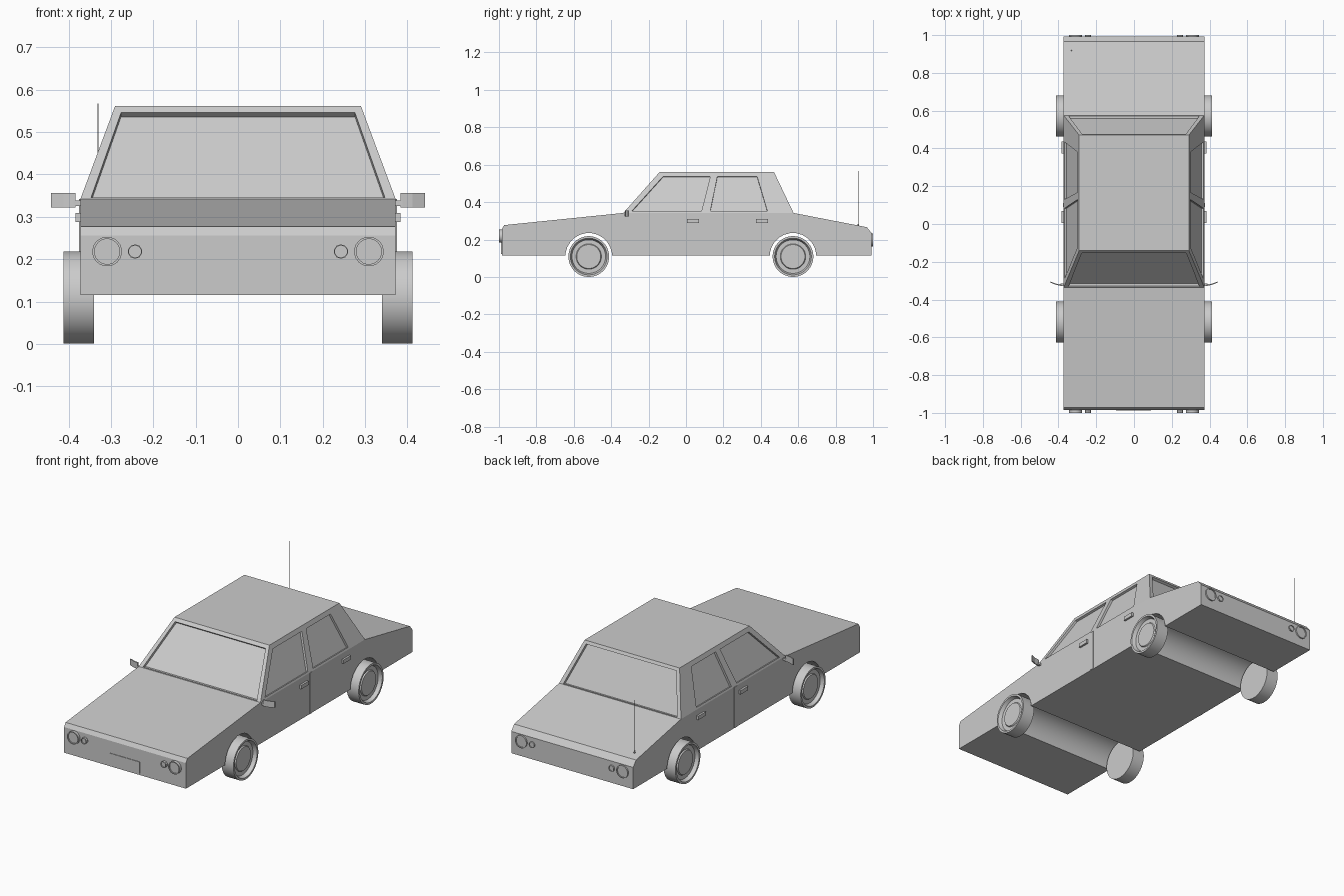
import bpy, bmesh, math
from mathutils import Vector

cube = bpy.data.objects.get("Cube")
if cube:
    bpy.data.objects.remove(cube, do_unlink=True)

GREY = (0.6, 0.6, 0.6, 1)
paint = bpy.data.materials.new("plain grey")
paint.use_nodes = True
paint.diffuse_color = GREY
paint.node_tree.nodes["Principled BSDF"].inputs["Base Color"].default_value = GREY

HALF, ROOF_HALF = 0.372, 0.29      # half widths at the belt and the roof
BELT, ROOF = 0.342, 0.562          # heights


def add(name, bm, smooth=False):
    bmesh.ops.recalc_face_normals(bm, faces=bm.faces)
    mesh = bpy.data.meshes.new(name)
    bm.to_mesh(mesh)
    bm.free()
    mesh.materials.append(paint)
    obj = bpy.data.objects.new(name, mesh)
    bpy.context.collection.objects.link(obj)
    if smooth:
        bpy.ops.object.select_all(action="DESELECT")
        obj.select_set(True)
        bpy.context.view_layer.objects.active = obj
        bpy.ops.object.shade_smooth_by_angle(angle=math.radians(30))
    return obj


def prism(name, points, offset):
    """Solid between a polygon and its copy moved by offset."""
    bm = bmesh.new()
    face = bm.faces.new([bm.verts.new(p) for p in points])
    new = bmesh.ops.extrude_face_region(bm, geom=[face], use_keep_orig=True)["geom"]
    bmesh.ops.translate(bm, vec=offset, verts=[v for v in new if isinstance(v, bmesh.types.BMVert)])
    return add(name, bm)


def box(name, low, high):
    x0, y0, z0 = low
    x1, y1, z1 = high
    return prism(name, [(x0, y0, z0), (x1, y0, z0), (x1, y1, z0), (x0, y1, z0)], (0, 0, z1 - z0))


def lathe(name, profile, place, sides):
    """Spin (radius, height) pairs; place maps (u, v, height) to a position."""
    bm = bmesh.new()
    rings = []
    for r, h in profile:
        angles = [math.tau * (i + 0.5) / sides for i in range(sides)]
        rings.append([bm.verts.new(place(r * math.cos(a), r * math.sin(a), h)) for a in angles])
    for a, b in zip(rings, rings[1:]):
        for i in range(sides):
            j = (i + 1) % sides
            bm.faces.new((a[i], a[j], b[j], b[i]))
    bm.faces.new(rings[0])
    bm.faces.new(rings[-1])
    return add(name, bm, smooth=True)


def cut(obj, cutter):
    cutter.hide_render = True
    mod = obj.modifiers.new("cut", "BOOLEAN")
    mod.operation, mod.solver, mod.object = "DIFFERENCE", "EXACT", cutter
    bpy.ops.object.select_all(action="DESELECT")
    bpy.context.view_layer.objects.active = obj
    obj.select_set(True)
    bpy.ops.object.modifier_apply(modifier=mod.name)
    bpy.data.objects.remove(cutter, do_unlink=True)


# Lower body from its side profile, with wheel arches cut right across
profile = [(-0.985, 0.115), (-0.985, 0.256), (-0.972, 0.277), (-0.335, BELT),
           (0.575, BELT), (0.967, 0.266), (0.992, 0.235), (0.992, 0.115)]
body = prism("lower_body", [(-HALF, y, z) for y, z in profile], (2 * HALF, 0, 0))
WHEELS = (-0.52, 0.572)
for y in WHEELS:
    cut(body, lathe("arch_cutter", [(0.125, -0.6), (0.125, 0.6)],
                    lambda u, v, h: (h, y + u, 0.11 + v), 24))

# Cabin, narrowing towards the roof
bm = bmesh.new()
rings = []
for half, front, back, z in ((HALF, -0.335, 0.575, BELT), (ROOF_HALF, -0.14, 0.47, ROOF)):
    rings.append([bm.verts.new(p) for p in
                  ((-half, front, z), (half, front, z), (half, back, z), (-half, back, z))])
for i in range(4):
    j = (i + 1) % 4
    bm.faces.new((rings[0][i], rings[0][j], rings[1][j], rings[1][i]))
bm.faces.new(rings[0])
bm.faces.new(rings[1])
cabin = add("cabin", bm)


def lean(low, high, z):
    return low + (high - low) * (z - BELT) / (ROOF - BELT)


def recess(points, depth=0.015):
    """Sink a window pane into the cabin."""
    p = [Vector(q) for q in points]
    n = (p[1] - p[0]).cross(p[2] - p[0]).normalized()
    if n.dot(p[0] - Vector((0, 0.12, 0.3))) < 0:
        n = -n
    cut(cabin, prism("window_cutter", [q - n * depth for q in p], n * (depth + 0.03)))


# Windscreen and rear window
for low, high in ((-0.335, -0.14), (0.575, 0.47)):
    recess([(x, lean(low, high, z), z) for x, z in
            ((-0.347, 0.345), (0.347, 0.345), (0.276, 0.546), (-0.276, 0.546))])

# Side windows
for side in (-1, 1):
    for outline in (((-0.29, 0.352), (0.083, 0.352), (0.13, 0.538), (-0.122, 0.538)),
                    ((0.13, 0.352), (0.435, 0.352), (0.38, 0.538), (0.168, 0.538))):
        recess([(side * lean(HALF, ROOF_HALF, z), y, z) for y, z in outline], 0.012)

for side, tag in ((1, "left"), (-1, "right")):
    # Wheels with dished rims
    for y, end in zip(WHEELS, ("front", "rear")):
        lathe(f"{end}_{tag}_wheel",
              [(0.109, 0.34), (0.109, 0.412), (0.098, 0.412), (0.09, 0.392),
               (0.068, 0.392), (0.064, 0.398)],
              lambda u, v, h: (side * h, y + u, 0.109 + v), 40)

    # Door handles and the seam between the doors
    for y, end in ((0.038, "front"), (0.406, "rear")):
        box(f"{end}_{tag}_door_handle", (side * 0.36, y - 0.032, 0.288),
            (side * 0.383, y + 0.032, 0.309))
    box(f"{tag}_door_seam", (side * 0.36, 0.09, 0.116), (side * 0.375, 0.112, BELT))

    # Mirror: short stem and a slightly bent plate
    box(f"{tag}_mirror_stem", (side * 0.36, -0.328, 0.326), (side * 0.388, -0.316, 0.338))
    bend = [(0.383, -0.327), (0.412, -0.323), (0.441, -0.311),
            (0.441, -0.305), (0.412, -0.316), (0.383, -0.32)]
    prism(f"{tag}_mirror", [(side * x, y, 0.322) for x, y in bend], (0, 0, 0.034))

    # Round lamps at both ends, each with a raised rim
    for end, face, tip, z in (("front", -0.98, -1.0, 0.218), ("rear", 0.985, 1.0, 0.197)):
        back = face + (tip - face) * 0.7
        for x, r, size, sides in ((0.309, 0.035, "large", 20), (0.243, 0.017, "small", 10)):
            lathe(f"{end}_{tag}_{size}_lamp",
                  [(r, face), (r, tip), (r * 0.85, tip), (r * 0.85, back)],
                  lambda u, v, h: (side * x + u, h, z + v), sides)

# Number plate and aerial
box("front_plate", (-0.095, -0.988, 0.122), (0.09, -0.98, 0.188))
lathe("aerial", [(0.004, 0.265), (0.004, 0.282), (0.0012, 0.284), (0.0012, 0.567)],
      lambda u, v, h: (-0.33 + u, 0.92 + v, h), 8)
